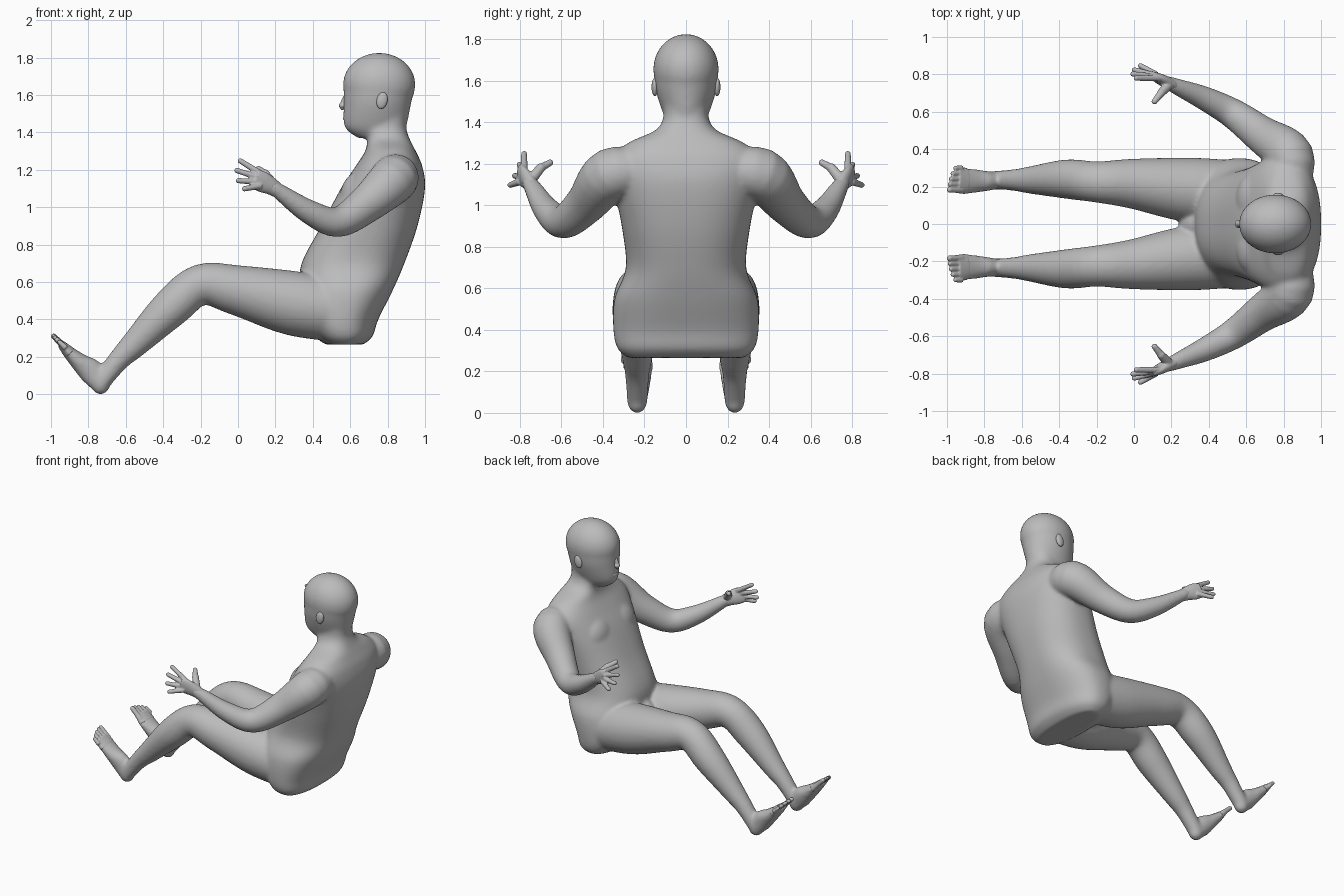
import bpy
import bmesh
import math
from mathutils import Vector, Matrix

default = bpy.data.objects.get("Cube")
if default:
    bpy.data.objects.remove(default, do_unlink=True)

GREY = (0.5, 0.5, 0.5, 1)
grey = bpy.data.materials.new("plain grey")
grey.use_nodes = True
grey.diffuse_color = GREY
grey.node_tree.nodes["Principled BSDF"].inputs["Base Color"].default_value = GREY


def smooth_stations(stations, steps=5):
    """Insert flowing in-between stations (Catmull-Rom)."""
    stations = [Vector(station) for station in stations]
    last = len(stations) - 1
    flowing = []
    for i in range(last):
        before, start = stations[max(i - 1, 0)], stations[i]
        end, after = stations[i + 1], stations[min(i + 2, last)]
        start_slope = (end - before) / 2
        end_slope = (after - start) / 2
        for step in range(steps):
            t = step / steps
            ease = t * t * (3 - 2 * t)
            flowing.append(start.lerp(end, ease)
                           + start_slope * t * (1 - t) ** 2
                           - end_slope * t * t * (1 - t))
    flowing.append(stations[last])
    return flowing


def rounded(value, power):
    return math.copysign(abs(value) ** (2 / power), value)


def loft(bm, stations, side=(0, 1, 0), tangent=None, power=2, mirror=1, sides=32):
    """Skin rings along a path; a station is x, y, z, half width and half depth,
    or x, y, z and radius."""
    stations = smooth_stations(stations)
    centres = [Vector(station[:3]) for station in stations]
    last = len(centres) - 1
    rings = []
    for i, station in enumerate(stations):
        along = tangent or centres[min(i + 1, last)] - centres[max(i - 1, 0)]
        along = Vector(along).normalized()
        across = along.cross(Vector(side)).normalized()
        wide = across.cross(along)
        ring = []
        for k in range(sides):
            angle = math.tau * k / sides
            point = (centres[i]
                     + wide * station[3] * rounded(math.cos(angle), power)
                     + across * station[-1] * rounded(math.sin(angle), power))
            point.y *= mirror
            ring.append(bm.verts.new(point))
        rings.append(ring)
    for lower, upper in zip(rings, rings[1:]):
        for k in range(sides):
            n = (k + 1) % sides
            bm.faces.new((lower[k], lower[n], upper[n], upper[k]))
    bm.faces.new(rings[0])
    bm.faces.new(rings[-1])


def upright(bm, levels, power):
    """Loft level sections; a level is height, front, back and half width."""
    loft(bm, [((front + back) / 2, 0, height, width, (back - front) / 2)
              for height, front, back, width in levels],
         tangent=(0, 0, 1), power=power, sides=48)


def blob(bm, centre, radii, tilt=0):
    place = (Matrix.Translation(centre) @ Matrix.Rotation(tilt, 4, 'Y')
             @ Matrix.Diagonal((*radii, 1)))
    bmesh.ops.create_uvsphere(bm, u_segments=32, v_segments=24, radius=1, matrix=place)


def digit(bm, root, tip, thickness, mirror):
    """A tapered finger or toe with a round tip."""
    end = thickness * 0.8
    loft(bm, [(*root, thickness), (*tip, end)], side=(0, 0, 1), mirror=mirror, sides=12)
    blob(bm, (tip[0], tip[1] * mirror, tip[2]), (end, end, end))


def finish(bm, name, voxel, smoothing):
    """Fuse the overlapping volumes into one soft skin."""
    bmesh.ops.recalc_face_normals(bm, faces=bm.faces)
    mesh = bpy.data.meshes.new(name)
    bm.to_mesh(mesh)
    bm.free()
    mesh.materials.append(grey)
    mesh.shade_smooth()
    part = bpy.data.objects.new(name, mesh)
    bpy.context.scene.collection.objects.link(part)
    fuse = part.modifiers.new("fuse", 'REMESH')
    fuse.mode = 'VOXEL'
    fuse.voxel_size = voxel
    fuse.use_smooth_shade = True
    soften = part.modifiers.new("soften", 'SMOOTH')
    soften.iterations = smoothing


# Torso and neck, with the lap filled in between the thighs
TORSO = [(0.265, 0.47, 0.67, 0.28), (0.31, 0.41, 0.72, 0.33), (0.4, 0.36, 0.75, 0.35),
         (0.55, 0.33, 0.825, 0.345), (0.7, 0.34, 0.89, 0.29), (0.9, 0.445, 0.96, 0.31),
         (1.1, 0.55, 1, 0.35), (1.22, 0.63, 0.985, 0.36), (1.3, 0.68, 0.95, 0.28),
         (1.36, 0.69, 0.92, 0.15), (1.42, 0.67, 0.9, 0.11), (1.5, 0.67, 0.9, 0.11)]
body = bmesh.new()
upright(body, TORSO, 2.4)
blob(body, (0.4, 0, 0.5), (0.16, 0.1, 0.13))

# Skull and jaw
blob(body, (0.755, 0, 1.655), (0.194, 0.158, 0.17))
upright(body, [(1.37, 0.64, 0.87, 0.07), (1.43, 0.57, 0.9, 0.105),
               (1.55, 0.565, 0.925, 0.145), (1.65, 0.565, 0.946, 0.155)], 2)

# Legs down to the instep, arms and chest muscles
LEG = [(0.6, 0.17, 0.44, 0.165), (0.3, 0.182, 0.485, 0.173), (0, 0.215, 0.555, 0.135),
       (-0.2, 0.225, 0.585, 0.11), (-0.36, 0.24, 0.46, 0.105), (-0.55, 0.235, 0.27, 0.074),
       (-0.64, 0.235, 0.18, 0.058), (-0.735, 0.235, 0.06, 0.05)]
FOOT = [(-0.735, 0.235, 0.05, 0.046, 0.05), (-0.785, 0.23, 0.12, 0.053, 0.068),
        (-0.84, 0.23, 0.165, 0.062, 0.052), (-0.9, 0.23, 0.22, 0.071, 0.035),
        (-0.945, 0.235, 0.267, 0.07, 0.022)]
ARM = [(0.82, 0.18, 1.15, 0.1), (0.835, 0.36, 1.15, 0.128), (0.68, 0.48, 1.01, 0.1),
       (0.53, 0.59, 0.92, 0.081), (0.38, 0.67, 0.975, 0.065), (0.24, 0.73, 1.07, 0.046),
       (0.17, 0.76, 1.12, 0.035)]
for mirror in (1, -1):
    loft(body, LEG, mirror=mirror)
    loft(body, FOOT, mirror=mirror)
    blob(body, (-0.735, 0.235 * mirror, 0.052), (0.05, 0.047, 0.054))
    loft(body, ARM, side=(0, 0, 1), mirror=mirror)
    blob(body, (0.64, 0.13 * mirror, 1.08), (0.09, 0.14, 0.12), 0.4)
finish(body, "body", 0.01, 16)

# Nose, lips and ears
face = bmesh.new()
blob(face, (0.568, 0, 1.56), (0.019, 0.017, 0.045), 0.3)
blob(face, (0.56, 0, 1.543), (0.022, 0.022, 0.016))
blob(face, (0.583, 0, 1.475), (0.022, 0.04, 0.018))
for mirror in (1, -1):
    blob(face, (0.77, 0.15 * mirror, 1.57), (0.03, 0.016, 0.046), 0.2)
finish(face, "nose_lips_and_ears", 0.004, 5)

# Hands: palm, four fanned fingers and a thumb
PALM = [(0.24, 0.73, 1.07, 0.035, 0.03), (0.18, 0.755, 1.11, 0.046, 0.032),
        (0.13, 0.78, 1.135, 0.056, 0.026), (0.09, 0.8, 1.15, 0.05, 0.017)]
for name, mirror in (("left_hand", -1), ("right_hand", 1)):
    hand = bmesh.new()
    loft(hand, PALM, side=(0.45, 0, 0.9), mirror=mirror)
    for finger in range(4):
        angle = 0.56 - 0.25 * finger
        reach = Vector((-math.cos(angle), 0, math.sin(angle)))
        hub = Vector((0.2, 0.78, 1.13))
        spread = Vector((0, 0.022 * finger, 0))
        tip = hub + reach * (0.222 - 0.006 * finger ** 2) + spread
        digit(hand, hub + reach * 0.08 + spread / 4, tip, 0.018, mirror)
    digit(hand, (0.19, 0.75, 1.12), (0.145, 0.7, 1.18), 0.028, mirror)
    digit(hand, (0.145, 0.7, 1.18), (0.11, 0.655, 1.205), 0.02, mirror)
    finish(hand, name, 0.0045, 6)

# Ball of each foot with five toes
for name, mirror in (("left_toes", -1), ("right_toes", 1)):
    toes = bmesh.new()
    loft(toes, FOOT[-2:], mirror=mirror)
    for toe in range(5):
        y = 0.183 + 0.029 * toe
        shorter = 0.002 * toe ** 2
        digit(toes, (-0.92, y, 0.247), (-0.986 + shorter, y, 0.31 - shorter),
              0.016 if toe else 0.019, mirror)
    finish(toes, name, 0.005, 4)
